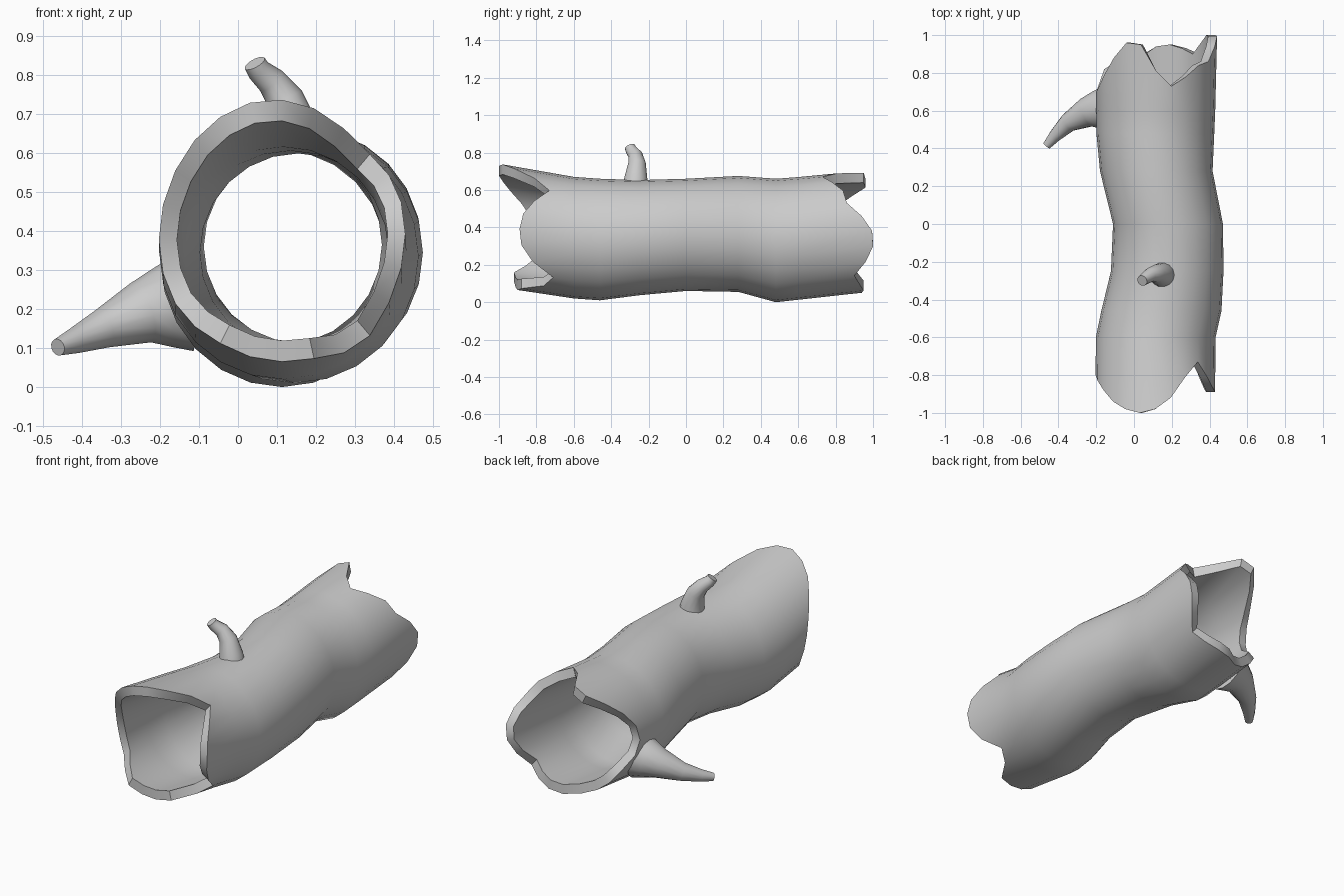
import bpy, bmesh
from math import sin, cos, pi
from mathutils import Vector

if "Cube" in bpy.data.objects:
    bpy.data.objects.remove(bpy.data.objects["Cube"])

SEG = 24
# Log sections: y, centre x, centre z, radius x, radius z
SECTIONS = [(-1.0, .112, .410, .316, .330), (-.60, .115, .345, .317, .325),
            (-.46, .145, .335, .318, .325), (-.25, .176, .345, .298, .308),
            (0, .180, .360, .291, .300), (.28, .118, .365, .298, .310),
            (.48, .113, .330, .312, .330), (.60, .115, .341, .315, .328),
            (1.0, .120, .382, .320, .325)]
# Broken edge heights, every 15 degrees starting from +x towards +z
FRONT = [-.89, -.87, -.81, -.73, -.81, -.92, -.98, -1.0, -.98, -.94, -.88, -.83,
         -.80, -.79, -.80, -.86, -.92, -.91, -.90, -.88, -.76, -.71, -.82, -.88]
BACK = [.995, .94, .86, .84, .78, .73, .81, .95, .96, .88, .79, .72,
        .70, .73, .82, .85, .86, .89, .94, .95, .93, .90, .96, 1.0]


def section_at(y):
    for a, b in zip(SECTIONS, SECTIONS[1:]):
        if y <= b[0]:
            t = (y - a[0]) / (b[0] - a[0])
            return [p + (q - p) * t for p, q in zip(a[1:], b[1:])]
    return SECTIONS[-1][1:]


def log_point(y, i, inner):
    cx, cz, rx, rz = section_at(y)
    if inner:
        cx = .115 + (cx - .115) * .65
        rx, rz = rx - .046, rz - .054
    a = 2 * pi * i / SEG
    return Vector((cx + rx * cos(a), y, cz + rz * sin(a)))


def finish(bm, name, angle):
    bmesh.ops.recalc_face_normals(bm, faces=bm.faces)
    mesh = bpy.data.meshes.new(name)
    bm.to_mesh(mesh)
    bm.free()
    ob = bpy.data.objects.new(name, mesh)
    bpy.context.collection.objects.link(ob)
    bpy.ops.object.select_all(action='DESELECT')
    ob.select_set(True)
    bpy.context.view_layer.objects.active = ob
    bpy.ops.object.shade_smooth_by_angle(angle=angle)
    return ob


def bridge(bm, a, b):
    n = len(a)
    for i in range(n):
        j = (i + 1) % n
        bm.faces.new((a[i], a[j], b[j], b[i]))


# Hollow log: outer skin front to back, then inner skin back to front, closed on itself
bm = bmesh.new()
rows = [FRONT] + [[s[0]] * SEG for s in SECTIONS[1:-1]] + [BACK]
loops = [[bm.verts.new(log_point(r[i], i, False)) for i in range(SEG)] for r in rows]
loops += [[bm.verts.new(log_point(r[i], i, True)) for i in range(SEG)] for r in reversed(rows)]
for k in range(len(loops)):
    bridge(bm, loops[k], loops[(k + 1) % len(loops)])
finish(bm, "hollow_log", .7)


def branch(name, path, sides=14):
    """Tapered bent stub through (x, y, z, radius) points."""
    bm = bmesh.new()
    pts = [Vector(p[:3]) for p in path]
    rings = []
    for k, p in enumerate(pts):
        d = (pts[min(k + 1, len(pts) - 1)] - pts[max(k - 1, 0)]).normalized()
        u = d.cross(Vector((0, 1, 0))).normalized()
        v = d.cross(u)
        r = path[k][3]
        rings.append([bm.verts.new(p + r * (u * cos(2 * pi * i / sides) + v * sin(2 * pi * i / sides)))
                      for i in range(sides)])
    for a, b in zip(rings, rings[1:]):
        bridge(bm, a, b)
    bm.faces.new(rings[0])
    bm.faces.new(rings[-1])
    finish(bm, name, .8)


# Branch stubs
branch("side_branch", [(-.137, .61, .215, .125), (-.19, .605, .205, .105), (-.25, .59, .19, .08),
                       (-.35, .535, .148, .05), (-.42, .465, .118, .033), (-.462, .415, .102, .022)])
branch("top_branch", [(.15, -.27, .625, .068), (.145, -.268, .66, .063), (.12, -.262, .74, .048),
                      (.085, -.27, .785, .038), (.053, -.292, .812, .031), (.043, -.3, .83, .029)])
